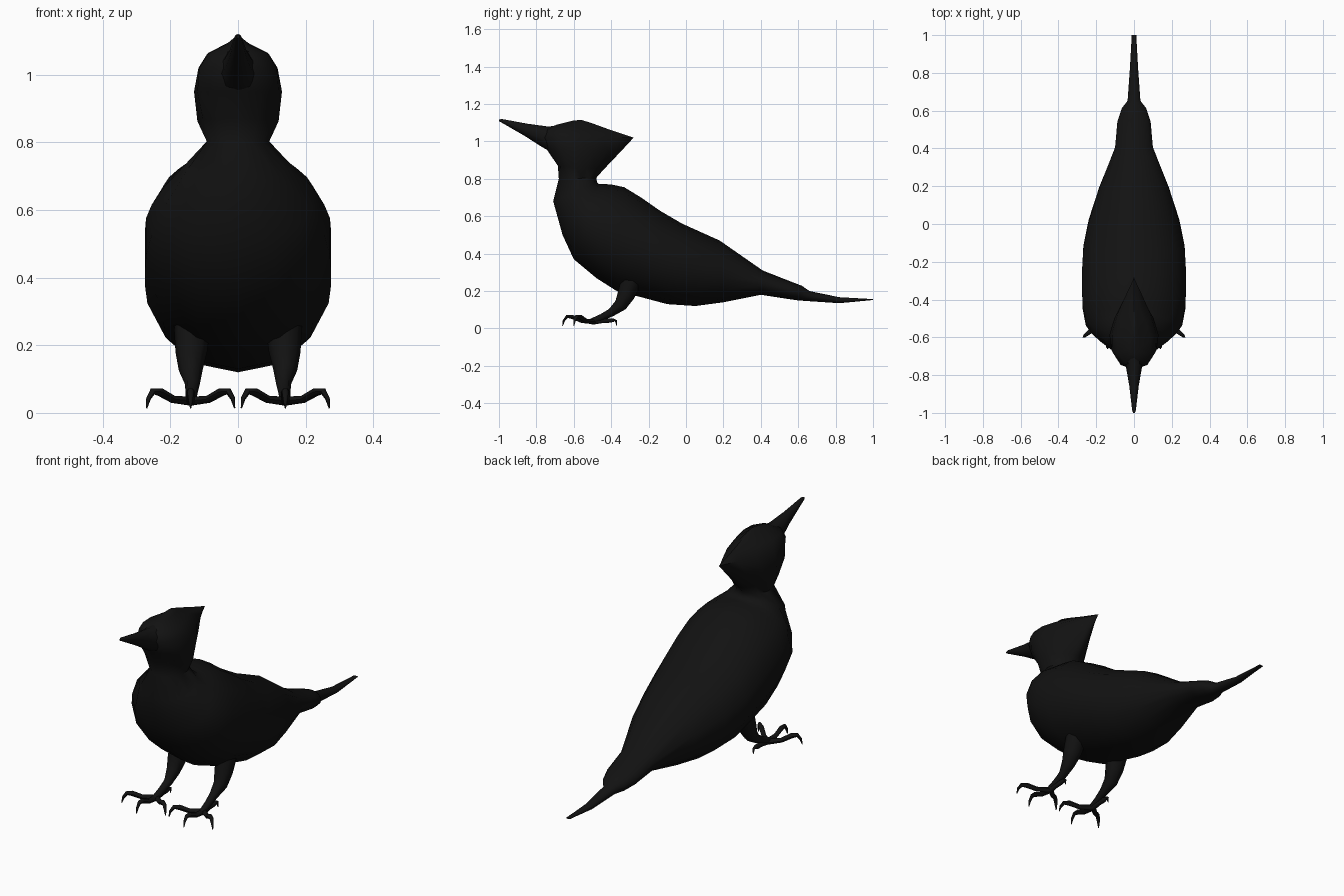
import bpy, bmesh, math
from mathutils import Vector

cube = bpy.data.objects.get("Cube")
if cube:
    bpy.data.objects.remove(cube, do_unlink=True)

black = bpy.data.materials.new("black_plumage")
black.use_nodes = True
colour = (0.006, 0.006, 0.006, 1)
black.diffuse_color = colour
black.node_tree.nodes["Principled BSDF"].inputs["Base Color"].default_value = colour


def loft(name, rings):
    """Skin a list of equal-sized point rings and cap both ends."""
    bm = bmesh.new()
    loops = [[bm.verts.new(p) for p in ring] for ring in rings]
    n = len(loops[0])
    for a, b in zip(loops, loops[1:]):
        for i in range(n):
            j = (i + 1) % n
            bm.faces.new((a[i], a[j], b[j], b[i]))
    bm.faces.new(loops[0])
    bm.faces.new(loops[-1])
    bmesh.ops.recalc_face_normals(bm, faces=bm.faces)
    mesh = bpy.data.meshes.new(name)
    bm.to_mesh(mesh)
    bm.free()
    mesh.materials.append(black)
    obj = bpy.data.objects.new(name, mesh)
    bpy.context.collection.objects.link(obj)
    bpy.ops.object.select_all(action='DESELECT')
    obj.select_set(True)
    bpy.context.view_layer.objects.active = obj
    bpy.ops.object.shade_smooth_by_angle(angle=math.radians(60))
    return obj


def slice_ring(back, front, width, point=0, n=14):
    """Cross-section spanning two points of the side profile; point narrows the back end."""
    a, b = Vector((0, *back)), Vector((0, *front))
    angles = [2 * math.pi * i / n for i in range(n)]
    spread = [math.sin(t) * math.sin(t / 2) ** point for t in angles]
    peak = max(spread)
    return [a.lerp(b, (1 - math.cos(t)) / 2) + Vector((width * s / peak, 0, 0))
            if t <= math.pi else
            a.lerp(b, (1 - math.cos(t)) / 2) - Vector((width * spread[n - i] / peak, 0, 0))
            for i, (t, s) in enumerate(zip(angles, spread))]


def tube(name, path, radii, n=8):
    """Round limb along a path with a radius at each point."""
    pts = [Vector(p) for p in path]
    rings = []
    for i, (p, r) in enumerate(zip(pts, radii)):
        d = (pts[min(i + 1, len(pts) - 1)] - pts[max(i - 1, 0)]).normalized()
        side = d.cross(Vector((0, 0, 1)))
        side = side.normalized() if side.length > 0.01 else Vector((1, 0, 0))
        up = side.cross(d)
        rings.append([p + r * (side * math.cos(2 * math.pi * k / n)
                               + up * math.sin(2 * math.pi * k / n)) for k in range(n)])
    return loft(name, rings)


# Tail, body, neck and crested head: back edge, front edge, half width, back point
bird = [
    ((1, .157), (1, .152), .012, 0),
    ((.82, .167), (.82, .135), .022, 0),
    ((.66, .2), (.64, .147), .034, 0),
    ((.62, .228), (.6, .15), .065, 0),
    ((.55, .255), (.53, .16), .088, 0),
    ((.41, .31), (.4, .18), .1, 0),
    ((.18, .47), (.2, .14), .185, 0),
    ((-.02, .56), (.05, .12), .24, 0),
    ((-.14, .63), (-.1, .13), .268, 0),
    ((-.24, .7), (-.25, .17), .275, 0),
    ((-.33, .755), (-.37, .2), .275, 0),
    ((-.4, .77), (-.48, .27), .272, 0),
    ((-.44, .772), (-.6, .37), .255, 0),
    ((-.465, .772), (-.66, .5), .22, 0),
    ((-.475, .78), (-.71, .68), .15, 0),
    ((-.48, .805), (-.68, .8), .092, 0),
    ((-.44, .85), (-.685, .87), .12, .5),
    ((-.345, .95), (-.74, .95), .13, 1),
    ((-.28, 1.02), (-.77, 1.02), .117, 1.4),
    ((-.4, 1.06), (-.75, 1.065), .09, 1.2),
    ((-.51, 1.1), (-.69, 1.09), .03, .5),
    ((-.56, 1.115), (-.6, 1.112), .006, 0),
]
loft("body_and_head", [slice_ring(*row) for row in bird])

# Beak
loft("beak", [slice_ring(*row, n=10) for row in (
    ((-.66, 1.085), (-.68, .92), .085),
    ((-.74, 1.08), (-.77, .97), .042),
    ((-.85, 1.095), (-.86, 1.028), .025),
    ((-.985, 1.12), (-.985, 1.1), .01),
    ((-1, 1.117), (-1, 1.108), .005))])

# Legs and feet, with three toes forward and one back
toes = {"outer": (.13, -.11), "middle": (0, -.17), "inner": (-.13, -.11), "back": (0, .12)}
for label, s in (("left", 1), ("right", -1)):
    tube(label + "_leg",
         [(s * .135, -.29, .26), (s * .138, -.32, .18), (s * .14, -.35, .125),
          (s * .135, -.4, .085), (s * .137, -.45, .06), (s * .14, -.51, .035)],
         [.055, .047, .035, .022, .018, .016])
    for toe, (dx, dy) in toes.items():
        lift = .012 if toe == "back" else .032
        steps = [(0, .035), (.4, .04), (.7, .03 + lift), (.86, .032 + lift),
                 (.96, .042), (1, .014)]
        tube(f"{label}_{toe}_toe",
             [(s * (.14 + dx * f), -.49 + dy * f, z) for f, z in steps],
             [.015, .012, .013, .01, .007, .002], n=6)
